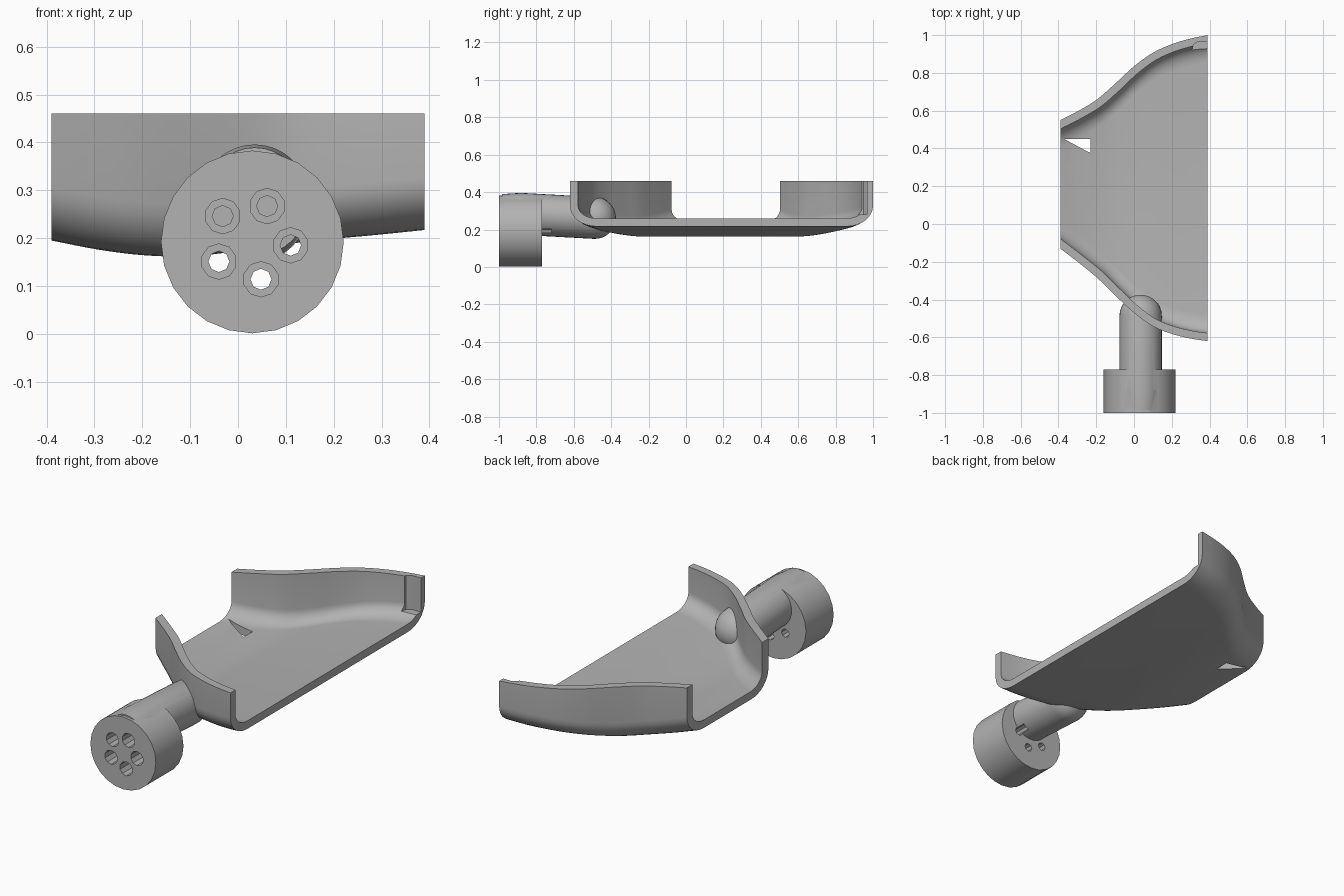
import bpy, bmesh, math
from mathutils import Vector, Matrix

if "Cube" in bpy.data.objects:
    bpy.data.objects.remove(bpy.data.objects["Cube"])

grey = bpy.data.materials.new("plain grey")
grey.use_nodes = True
tone = (0.45, 0.45, 0.45, 1)
grey.diffuse_color = tone
grey.node_tree.nodes["Principled BSDF"].inputs["Base Color"].default_value = tone


def finish(name, bm):
    bmesh.ops.recalc_face_normals(bm, faces=bm.faces)
    mesh = bpy.data.meshes.new(name)
    bm.to_mesh(mesh)
    bm.free()
    mesh.materials.append(grey)
    ob = bpy.data.objects.new(name, mesh)
    bpy.context.collection.objects.link(ob)
    return ob


def loft(name, rings):
    """Closed solid through equal-length rings of points."""
    bm = bmesh.new()
    loops = [[bm.verts.new(p) for p in ring] for ring in rings]
    n = len(loops[0])
    for a, b in zip(loops, loops[1:]):
        for i in range(n):
            j = (i + 1) % n
            bm.faces.new((a[i], a[j], b[j], b[i]))
    bm.faces.new(loops[0])
    bm.faces.new(loops[-1])
    return finish(name, bm)


def rod(name, x, z, r, y0, y1, sides):
    def ring(y):
        return [(x + r * math.sin(math.tau * i / sides), y,
                 z + r * math.cos(math.tau * i / sides)) for i in range(sides)]
    return loft(name, [ring(y0), ring(y1)])


def prism(name, outline, z0, z1):
    return loft(name, [[(x, y, z) for x, y in outline] for z in (z0, z1)])


def boolean(ob, other, operation="DIFFERENCE"):
    mod = ob.modifiers.new("join", "BOOLEAN")
    mod.operation, mod.object, mod.solver = operation, other, "EXACT"
    bpy.context.view_layer.objects.active = ob
    bpy.ops.object.modifier_apply(modifier=mod.name)
    bpy.data.objects.remove(other)


def smooth(ob):
    bpy.ops.object.select_all(action="DESELECT")
    ob.select_set(True)
    bpy.context.view_layer.objects.active = ob
    bpy.ops.object.shade_smooth_by_angle(angle=math.radians(32))


def spline(values, t):
    """Smooth curve through evenly spaced values, t from 0 to 1."""
    last = len(values) - 1
    i = min(int(t * last), last - 1)
    u = t * last - i
    b, c = values[i], values[i + 1]
    a = values[i - 1] if i else 2 * b - c
    d = values[i + 2] if i + 2 <= last else 2 * c - b
    return b + u / 2 * (c - a + u * (2*a - 5*b + 4*c - d + u * (3*(b - c) + d - a)))


# Tray: flared channel, section lofted along x
HALF, TOP, WALL, STEPS, ARC = 0.39, 0.46, 0.042, 32, 8
FRONT = [-0.13, -0.205, -0.285, -0.38, -0.47, -0.54, -0.58, -0.605, -0.62]
BACK = [0.55, 0.6, 0.66, 0.745, 0.835, 0.905, 0.95, 0.98, 1.0]
BASE = [0.195, 0.176, 0.164, 0.162, 0.173, 0.187, 0.198, 0.207, 0.217]


def edge(values, t):
    e = 0.01
    lo, hi = max(0, t - e), min(1, t + e)
    slope = (spline(values, hi) - spline(values, lo)) / ((hi - lo) * 2 * HALF)
    return spline(values, t), WALL * math.hypot(1, slope)


def u_shape(x, y0, y1, z, ry, rz):
    pts = [(x, y0, TOP)]
    for k in range(ARC + 1):
        a = math.pi / 2 * k / ARC
        pts.append((x, y0 + ry * (1 - math.cos(a)), z + rz * (1 - math.sin(a))))
    for k in range(ARC + 1):
        a = math.pi / 2 * (1 - k / ARC)
        pts.append((x, y1 - ry * (1 - math.cos(a)), z + rz * (1 - math.sin(a))))
    return pts + [(x, y1, TOP)]


rings = []
for s in range(STEPS + 1):
    t = s / STEPS
    x = HALF * (2 * t - 1)
    (y0, w0), (y1, w1) = edge(FRONT, t), edge(BACK, t)
    z = spline(BASE, t)
    outer = u_shape(x, y0, y1, z, 0.14, 0.11)
    inner = u_shape(x, y0 + w0, y1 - w1, z + WALL, 0.1, 0.07)
    rings.append(outer + inner[::-1])
tray = loft("tray", rings)

# Three-cornered slot in the floor and recess in the wall end
boolean(tray, prism("slot_cutter", [(-0.37, 0.45), (-0.23, 0.45), (-0.23, 0.375)], 0, 0.4))
boolean(tray, prism("recess_cutter", [(0.42, 0.915), (0.42, 0.967), (0.34, 0.967),
                                      (0.315, 0.95), (0.305, 0.915)], 0.28, 0.6))
smooth(tray)

# Stem: slightly tilted tube with a domed tip
R, SIDES = 0.112, 32
start, tip = Vector((0.035, -0.89, 0.284)), Vector((0.035, -0.487, 0.262))
axis = (tip - start).normalized()
side = Vector((1, 0, 0))
up = side.cross(axis)


def stem_ring(centre, r):
    return [centre + r * (side * math.cos(math.tau * i / SIDES)
                          + up * math.sin(math.tau * i / SIDES)) for i in range(SIDES)]


profile = [stem_ring(start - axis * 0.1, R - 0.012), stem_ring(start, R)]
for k in range(9):
    a = math.pi / 2 * k / 8.3
    profile.append(stem_ring(tip + axis * R * math.sin(a), R * math.cos(a)))
stem = loft("stem", profile)

# Round end cap joined to the stem, with five stepped holes
cap = rod("cap_and_stem", 0.03, 0.192, 0.191, -1, -0.77, 24)
boolean(cap, stem, "UNION")
for x, z in [(-0.032, 0.246), (0.061, 0.267), (0.11, 0.185), (0.048, 0.114), (-0.04, 0.151)]:
    boolean(cap, rod("wide_hole_cutter", x, z, 0.037, -1.1, -0.86, 10))
    boolean(cap, rod("narrow_hole_cutter", x, z, 0.022, -1.1, -0.72, 8))
smooth(cap)
